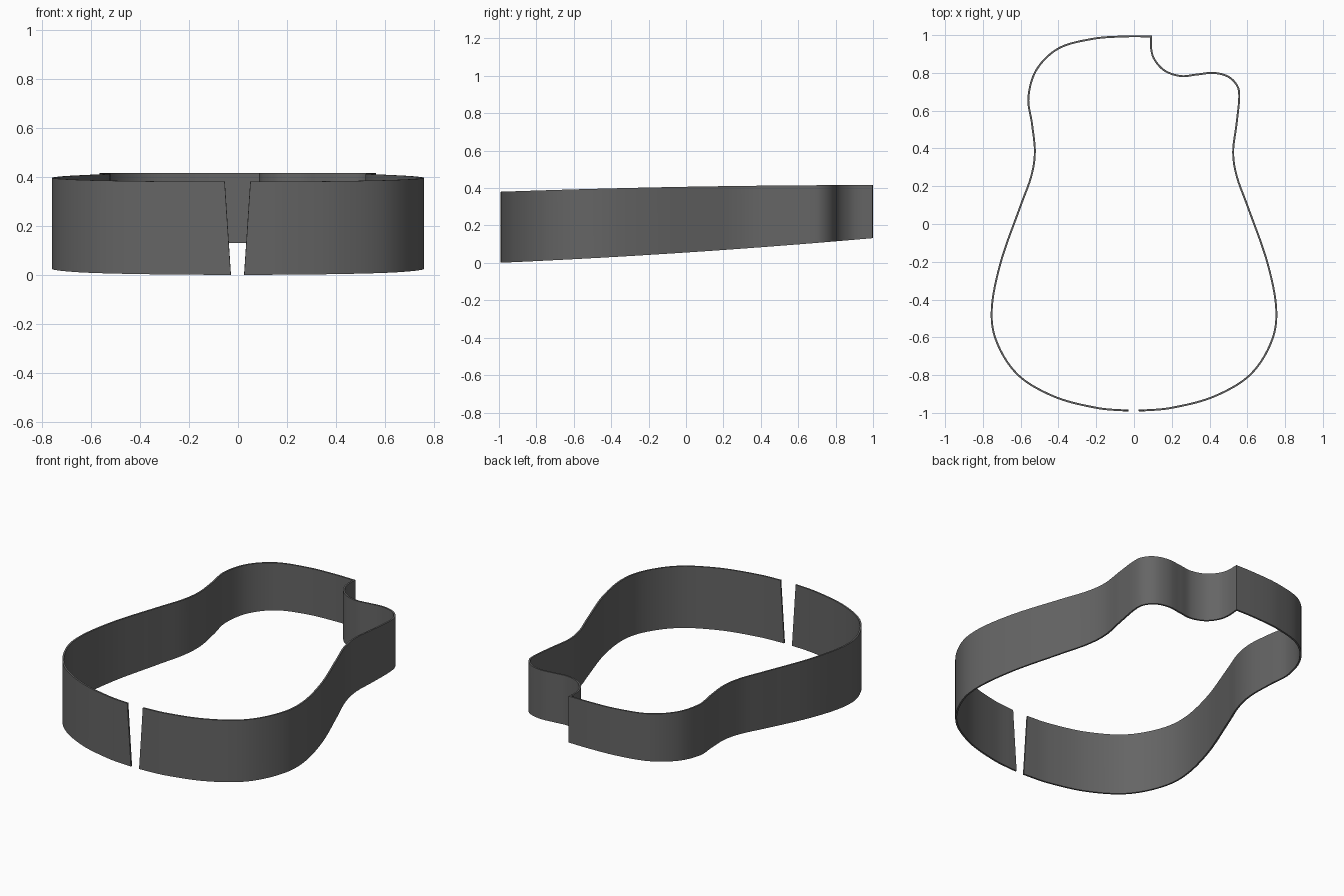
import bpy, bmesh, math
from mathutils import Vector

if "Cube" in bpy.data.objects:
    bpy.data.objects.remove(bpy.data.objects["Cube"])

THICK = 0.010
STEPS = 10

# Outline (seen from above): bass side from the tail gap up to the cutaway corner,
# then around the cutaway and down the treble side
lower = [(0.04, -0.993), (0.2, -0.978), (0.42, -0.92), (0.615, -0.805), (0.73, -0.63),
         (0.758, -0.45), (0.71, -0.2), (0.61, 0.085), (0.55, 0.25), (0.53, 0.38)]
bass = [(-x, y) for x, y in lower] + [
    (-0.545, 0.53), (-0.564, 0.67), (-0.52, 0.82), (-0.4, 0.935), (-0.22, 0.985),
    (-0.05, 0.998), (0.095, 0.998)]
treble = [(0.095, 0.998), (0.097, 0.92), (0.118, 0.865), (0.17, 0.813), (0.25, 0.788),
          (0.33, 0.796), (0.42, 0.805), (0.50, 0.785), (0.55, 0.735), (0.562, 0.67),
          (0.548, 0.53)] + lower[::-1]


def smooth_curve(pts):
    """Catmull-Rom curve through the points."""
    p = [Vector(q) for q in pts]
    p = [2 * p[0] - p[1]] + p + [2 * p[-1] - p[-2]]
    out = []
    for a, b, c, d in zip(p, p[1:], p[2:], p[3:]):
        for i in range(STEPS):
            t = i / STEPS
            out.append(0.5 * (2 * b + (c - a) * t + (2 * a - 5 * b + 4 * c - d) * t * t
                              + (3 * b - a - 3 * c + d) * t ** 3))
    return out + [p[-2]]


def inset(path, dist):
    """Move the path inwards with mitred corners."""
    out = []
    for i, p in enumerate(path):
        dirs = []
        if i > 0:
            dirs.append((p - path[i - 1]).normalized())
        if i < len(path) - 1:
            dirs.append((path[i + 1] - p).normalized())
        ns = [Vector((d.y, -d.x)) for d in dirs]
        m = sum(ns, Vector((0, 0))).normalized()
        out.append(p + m * dist / max(0.4, m.dot(ns[0])))
    return out


def top_z(y):
    return 0.407 + 0.018 * y - 0.009 * y * y


def bottom_z(y):
    return 0.0555 + 0.066 * y + 0.011 * y * y


outer = smooth_curve(bass)[:-1] + smooth_curve(treble)
inner = inset(outer, THICK)

# Bent side wall: one four-cornered section per outline point
bm = bmesh.new()
rings = []
last = len(outer) - 1
for i, (o, n) in enumerate(zip(outer, inner)):
    ring = []
    for p, zf, flare in ((o, bottom_z, -1), (o, top_z, 1), (n, top_z, 1), (n, bottom_z, -1)):
        x = p.x
        if i in (0, last):  # tapered tail gap, wider at the top
            x += math.copysign(0.0125, x) * flare - 0.002
        ring.append(bm.verts.new((x, p.y, max(0.0, zf(p.y)))))
    rings.append(ring)
for a, b in zip(rings, rings[1:]):
    for k in range(4):
        j = (k + 1) % 4
        bm.faces.new((a[k], a[j], b[j], b[k]))
bm.faces.new(rings[0])
bm.faces.new(rings[-1][::-1])
bmesh.ops.recalc_face_normals(bm, faces=bm.faces)

mesh = bpy.data.meshes.new("bent_side_wall")
bm.to_mesh(mesh)
bm.free()
mat = bpy.data.materials.new("dark grey")
mat.diffuse_color = (0.13, 0.13, 0.13, 1)
mat.use_nodes = True
mat.node_tree.nodes["Principled BSDF"].inputs["Base Color"].default_value = mat.diffuse_color
mesh.materials.append(mat)
wall = bpy.data.objects.new("bent_side_wall", mesh)
bpy.context.collection.objects.link(wall)
bpy.context.view_layer.objects.active = wall
wall.select_set(True)
bpy.ops.object.shade_smooth_by_angle(angle=math.radians(35))
